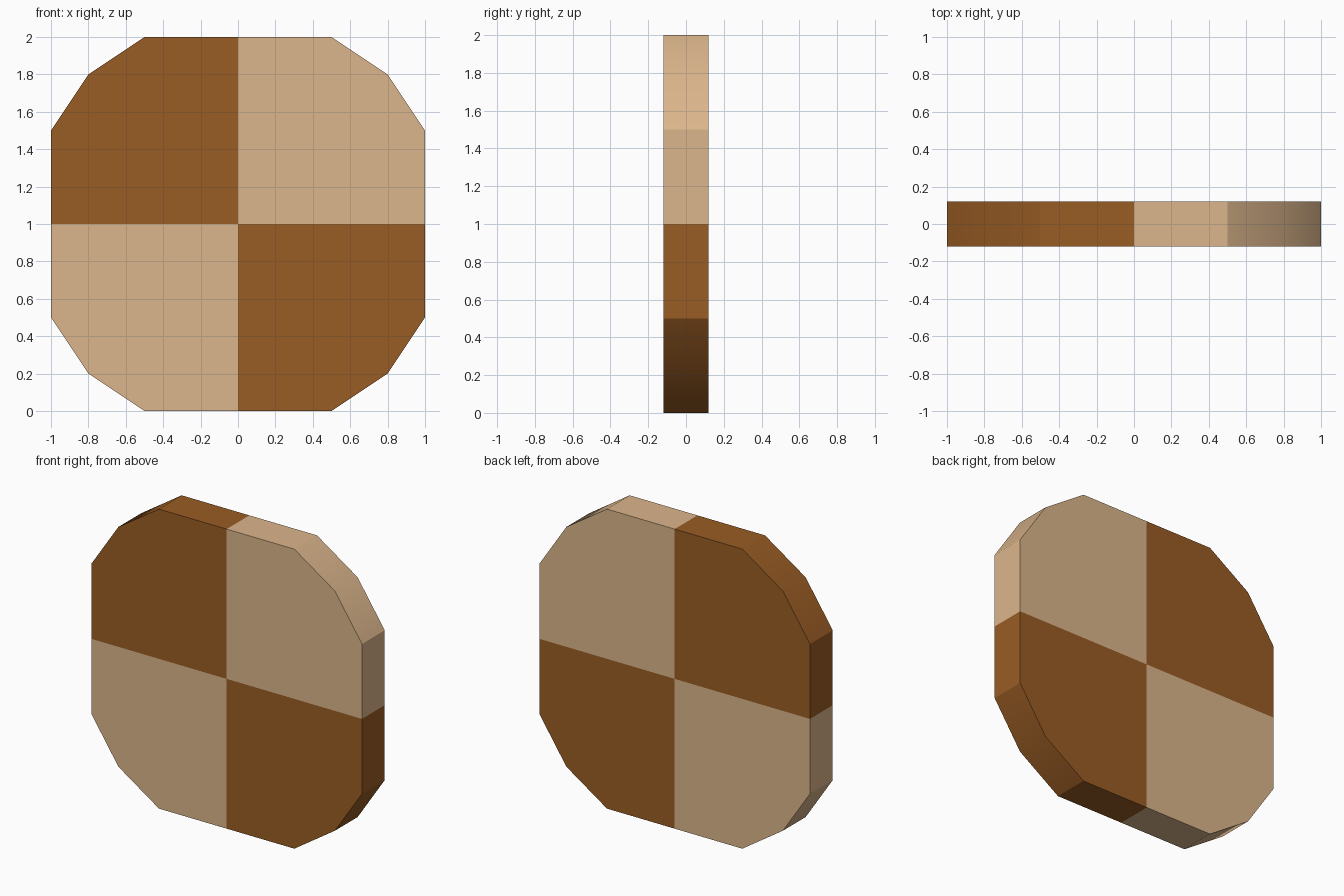
import bpy, bmesh
from mathutils import Vector

if "Cube" in bpy.data.objects:
    bpy.data.objects.remove(bpy.data.objects["Cube"])


def make_material(name, rgb):
    mat = bpy.data.materials.new(name)
    mat.diffuse_color = (*rgb, 1.0)
    mat.use_nodes = True
    mat.node_tree.nodes["Principled BSDF"].inputs["Base Color"].default_value = mat.diffuse_color
    return mat


HALF_DEPTH = 0.12

# One quarter of the outline, mirrored into all four corners
quarter = [(1.0, 0.5), (0.8, 0.8), (0.5, 1.0)]
outline = []
for sx, sz, step in ((1, 1, 1), (-1, 1, -1), (-1, -1, 1), (1, -1, -1)):
    outline += [(sx * x, sz * z) for x, z in quarter[::step]]

# Extrude the outline into a slab
bm = bmesh.new()
face = bm.faces.new([bm.verts.new((x, -HALF_DEPTH, z + 1)) for x, z in outline])
ext = bmesh.ops.extrude_face_region(bm, geom=[face], use_keep_orig=True)
verts = [g for g in ext["geom"] if isinstance(g, bmesh.types.BMVert)]
bmesh.ops.translate(bm, verts=verts, vec=(0, 2 * HALF_DEPTH, 0))

# Cut into quadrants
for normal in (Vector((1, 0, 0)), Vector((0, 0, 1))):
    bmesh.ops.bisect_plane(bm, geom=bm.verts[:] + bm.edges[:] + bm.faces[:],
                           plane_co=(0, 0, 1), plane_no=normal)
bmesh.ops.recalc_face_normals(bm, faces=bm.faces[:])

# Alternate the colours by quadrant
for f in bm.faces:
    c = f.calc_center_median()
    f.material_index = 1 if c.x * (c.z - 1) < 0 else 0

mesh = bpy.data.meshes.new("checkered_disc")
bm.to_mesh(mesh)
bm.free()
mesh.materials.append(make_material("light tan", (0.716, 0.468, 0.262)))
mesh.materials.append(make_material("brown", (0.323, 0.109, 0.018)))
disc = bpy.data.objects.new("checkered_disc", mesh)
bpy.context.collection.objects.link(disc)

# Smooth only the shallow corner edges
bpy.context.view_layer.objects.active = disc
disc.select_set(True)
bpy.ops.object.shade_smooth_by_angle(angle=0.5236)
